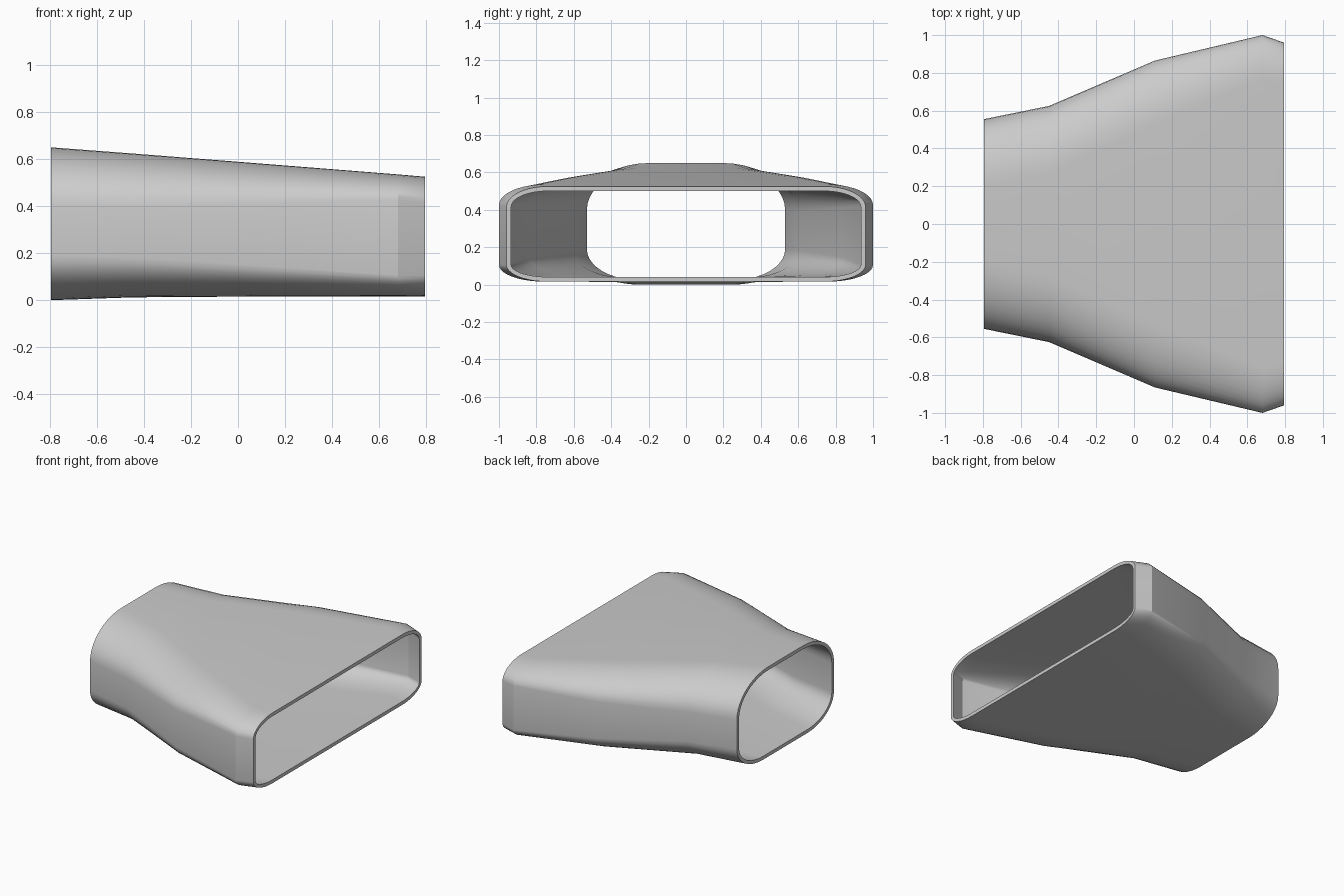
import bpy, bmesh, math

if "Cube" in bpy.data.objects:
    bpy.data.objects.remove(bpy.data.objects["Cube"])

WALL = 0.025
ARC = 10  # segments per rounded corner

# x, half width, bottom, top, top corner (ry, rz), bottom corner (ry, rz)
SECTIONS = [
    (-0.795, 0.555, 0.000, 0.650, (0.36, 0.25), (0.30, 0.19)),
    (-0.450, 0.625, 0.012, 0.624, (0.36, 0.23), (0.30, 0.17)),
    (0.110, 0.865, 0.016, 0.580, (0.34, 0.17), (0.30, 0.13)),
    (0.680, 1.000, 0.016, 0.535, (0.24, 0.11), (0.24, 0.09)),
    (0.795, 0.960, 0.016, 0.525, (0.22, 0.11), (0.22, 0.09)),
]


def ring(bm, section, inset):
    """Rounded cross-section with elliptical corners, shrunk by the inset."""
    x, w, z0, z1, top, bottom = section
    w, z0, z1 = w - inset, z0 + inset, z1 - inset
    verts = []
    for quarter in range(4):
        ry, rz = top if quarter < 2 else bottom
        ry, rz = ry - inset, rz - inset
        cy = (w - ry) * (1 if quarter in (0, 3) else -1)
        cz = z1 - rz if quarter < 2 else z0 + rz
        for i in range(ARC + 1):
            a = (quarter + i / ARC) * math.pi / 2
            verts.append(bm.verts.new((x, cy + ry * math.cos(a), cz + rz * math.sin(a))))
    return verts


def bridge(bm, a, b):
    n = len(a)
    for i in range(n):
        j = (i + 1) % n
        bm.faces.new((a[i], a[j], b[j], b[i]))


# Flared duct: outer skin, wide rim, inner skin, narrow rim in one closed loop
bm = bmesh.new()
rings = [ring(bm, s, 0) for s in SECTIONS]
rings += [ring(bm, s, WALL) for s in reversed(SECTIONS)]
for k, r in enumerate(rings):
    bridge(bm, r, rings[(k + 1) % len(rings)])
bmesh.ops.recalc_face_normals(bm, faces=bm.faces)
mesh = bpy.data.meshes.new("flared_duct")
bm.to_mesh(mesh)
bm.free()
duct = bpy.data.objects.new("flared_duct", mesh)
bpy.context.collection.objects.link(duct)

grey = bpy.data.materials.new("light_grey")
grey.diffuse_color = (0.6, 0.6, 0.6, 1)
grey.use_nodes = True
grey.node_tree.nodes["Principled BSDF"].inputs["Base Color"].default_value = grey.diffuse_color
mesh.materials.append(grey)

# Smooth skins with crisp rims
bpy.context.view_layer.objects.active = duct
duct.select_set(True)
bpy.ops.object.shade_smooth_by_angle(angle=math.radians(30))
